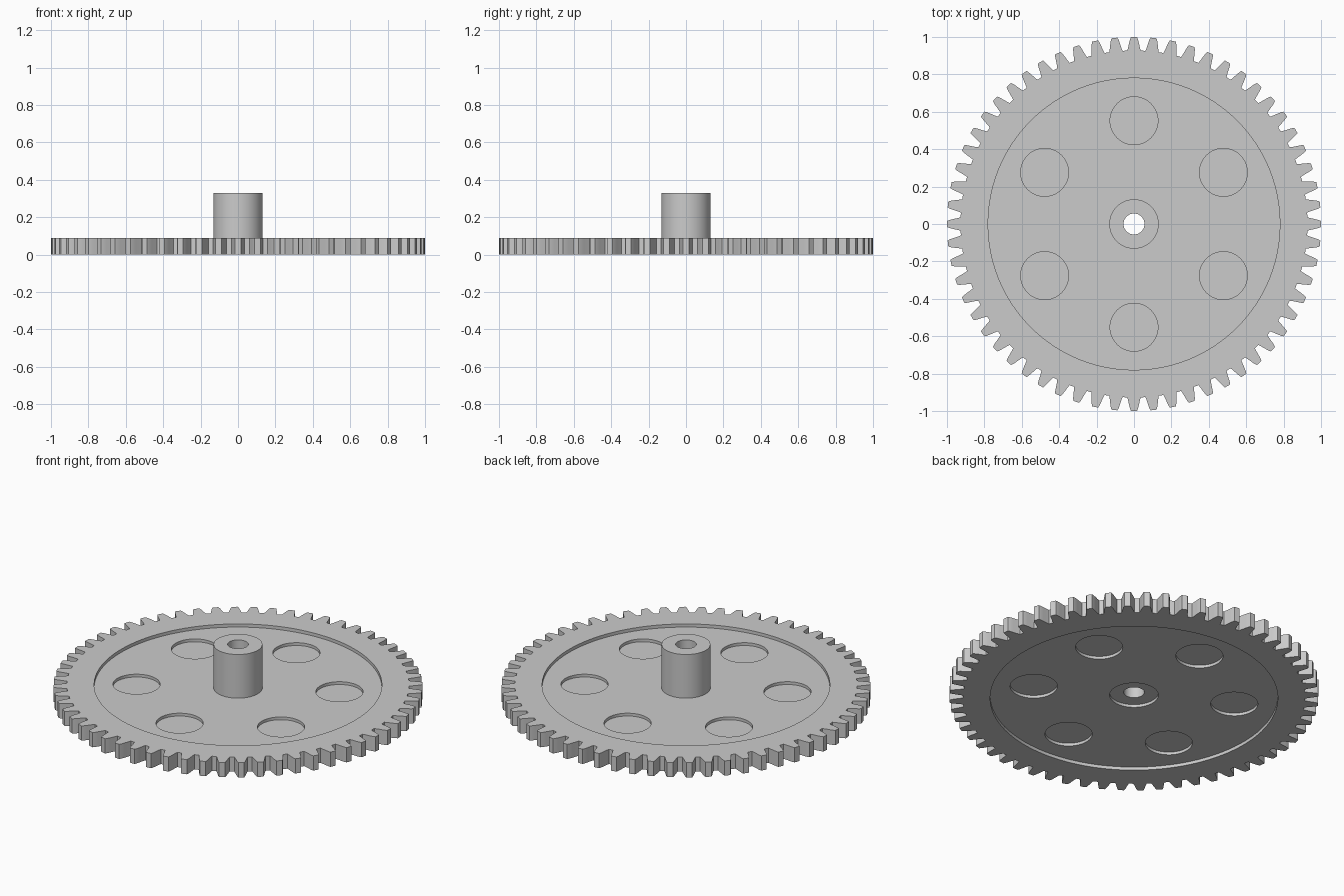
import bpy
import bmesh
from math import cos, sin, tau, radians

cube = bpy.data.objects.get("Cube")
if cube:
    bpy.data.objects.remove(cube, do_unlink=True)

# Single plain grey material
GREY = (0.6, 0.6, 0.6, 1.0)
grey = bpy.data.materials.new("plain grey")
grey.use_nodes = True
grey.diffuse_color = GREY
grey.node_tree.nodes["Principled BSDF"].inputs["Base Color"].default_value = GREY

# Main dimensions
TEETH = 60
RIM_INNER = 0.78
HUB_RADIUS = 0.132
BORE_RADIUS = 0.056
POCKET_RADIUS = 0.128
POCKET_ORBIT = 0.552
RIM_Z = (0, 0.088)
WEB_Z = (0.019, 0.069)
FLOOR_Z = (0.036, 0.052)
HUB_Z = (0.036, 0.33)


def circle(radius, cx=0, cy=0, count=72):
    return [(cx + radius * cos(tau * i / count), cy + radius * sin(tau * i / count))
            for i in range(count)]


def toothed_outline():
    # One tooth as (height, half width), mirrored and turned around the rim
    flank = [(0.927, 0.036), (0.945, 0.031), (0.968, 0.026), (0.988, 0.021), (1.0, 0.016)]
    tooth = [(r, -w) for r, w in flank] + [(r, w) for r, w in reversed(flank)]
    points = []
    for i in range(TEETH):
        c, s = cos(tau * i / TEETH), sin(tau * i / TEETH)
        points += [(r * c - t * s, r * s + t * c) for r, t in tooth]
    return points


def plate(name, loops, z_range):
    """Fill the outline with its holes and extrude it between two heights."""
    bottom, top = z_range
    bm = bmesh.new()
    for loop in loops:
        verts = [bm.verts.new((x, y, bottom)) for x, y in loop]
        for i, v in enumerate(verts):
            bm.edges.new((verts[i - 1], v))
    bmesh.ops.triangle_fill(bm, use_beauty=True, edges=bm.edges[:], normal=(0, 0, 1))
    base = bm.faces[:]
    extruded = bmesh.ops.extrude_face_region(bm, geom=base, use_keep_orig=True)
    lifted = [g for g in extruded["geom"] if isinstance(g, bmesh.types.BMVert)]
    bmesh.ops.translate(bm, verts=lifted, vec=(0, 0, top - bottom))
    bmesh.ops.recalc_face_normals(bm, faces=bm.faces[:])
    mesh = bpy.data.meshes.new(name)
    bm.to_mesh(mesh)
    bm.free()
    mesh.materials.append(grey)
    obj = bpy.data.objects.new(name, mesh)
    bpy.context.collection.objects.link(obj)
    return obj


# Six round pockets, one of them straight back along y
angles = [tau * (i + 0.5) / 6 for i in range(6)]
pockets = [circle(POCKET_RADIUS, POCKET_ORBIT * cos(a), POCKET_ORBIT * sin(a), 48)
           for a in angles]

# Toothed rim, thinner web, pocket floors and bored hub
parts = [
    plate("toothed_rim", [toothed_outline(), circle(RIM_INNER, count=120)], RIM_Z),
    plate("web", [circle(RIM_INNER, count=120), circle(HUB_RADIUS)] + pockets, WEB_Z),
    plate("hub", [circle(HUB_RADIUS), circle(BORE_RADIUS)], HUB_Z),
]
for i, outline in enumerate(pockets):
    parts.append(plate(f"pocket_floor_{i + 1}", [outline], FLOOR_Z))

# Smooth round walls, crisp edges
bpy.ops.object.select_all(action="DESELECT")
for obj in parts:
    obj.select_set(True)
bpy.context.view_layer.objects.active = parts[0]
bpy.ops.object.shade_smooth_by_angle(angle=radians(25))
